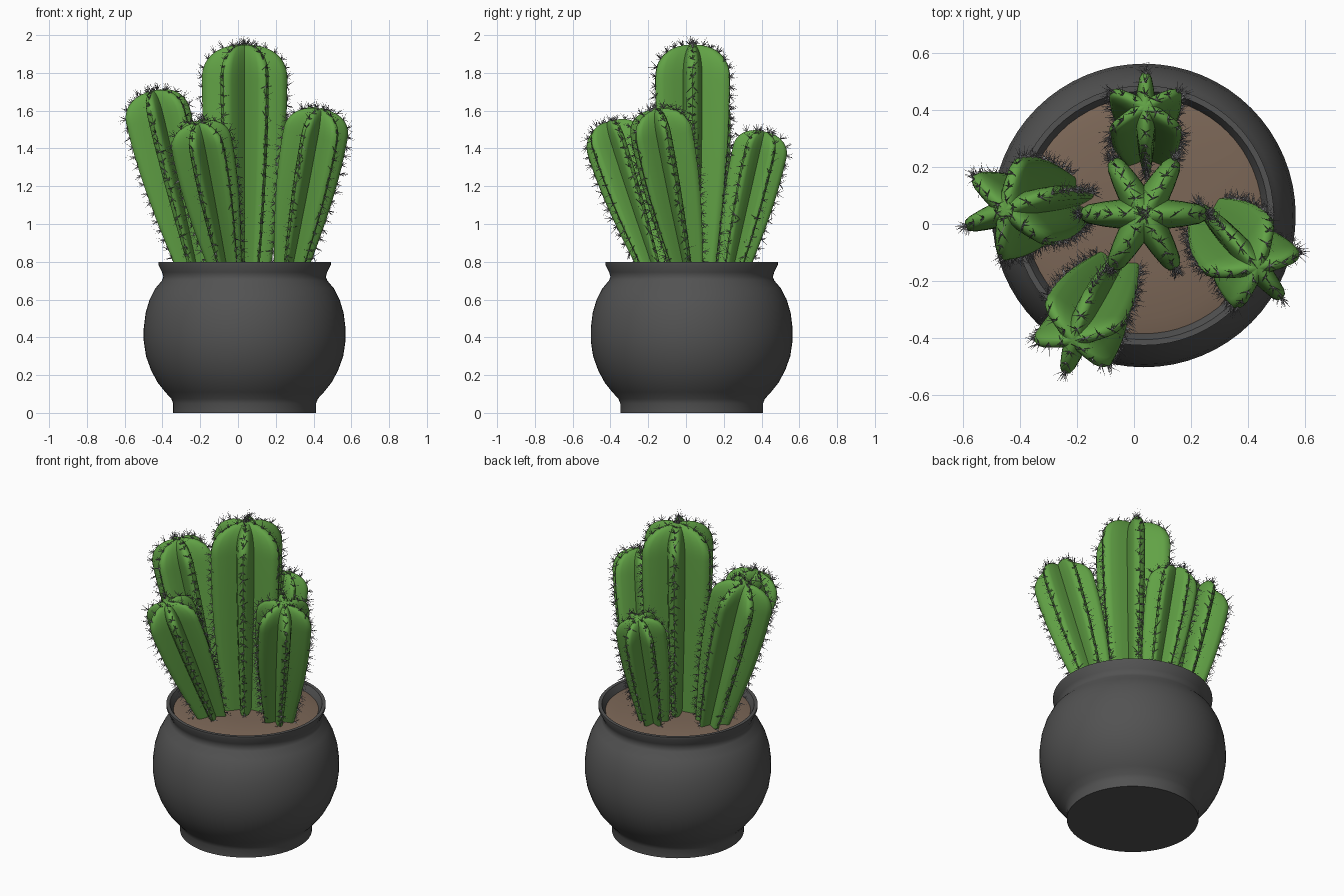
import bpy, bmesh, math, random
from mathutils import Vector

if "Cube" in bpy.data.objects:
    bpy.data.objects.remove(bpy.data.objects["Cube"])

random.seed(4)
CX, CY = 0.035, 0.03
RIBS = 6


def material(name, rgb):
    m = bpy.data.materials.new(name)
    m.diffuse_color = (*rgb, 1)
    m.use_nodes = True
    m.node_tree.nodes["Principled BSDF"].inputs["Base Color"].default_value = m.diffuse_color
    return m


def finish(bm, name, mat, angle=None):
    bmesh.ops.recalc_face_normals(bm, faces=bm.faces)
    me = bpy.data.meshes.new(name)
    bm.to_mesh(me)
    bm.free()
    ob = bpy.data.objects.new(name, me)
    bpy.context.collection.objects.link(ob)
    me.materials.append(mat)
    if angle:
        bpy.ops.object.select_all(action='DESELECT')
        ob.select_set(True)
        bpy.context.view_layer.objects.active = ob
        bpy.ops.object.shade_smooth_by_angle(angle=math.radians(angle))
    return ob


def lathe(name, profile, mat, steps=64):
    bm = bmesh.new()
    vs = [bm.verts.new((CX + r, CY, z)) for r, z in profile]
    es = [bm.edges.new(p) for p in zip(vs, vs[1:])]
    bmesh.ops.spin(bm, geom=vs + es, cent=(CX, CY, 0), axis=(0, 0, 1),
                   angle=math.tau, steps=steps)
    bmesh.ops.remove_doubles(bm, verts=bm.verts, dist=1e-4)
    return finish(bm, name, mat, 40)


green = material("cactus_green", (0.12, 0.36, 0.06))
dark = material("pot_grey", (0.085, 0.085, 0.085))
brown = material("soil_brown", (0.2, 0.135, 0.095))
grey = material("spine_grey", (0.22, 0.22, 0.23))

# Pot: base ring, round belly, flared lip, inner wall down to the soil
lathe("pot", [(0, 0), (0.378, 0), (0.378, 0.05), (0.388, 0.075), (0.42, 0.11),
              (0.46, 0.16), (0.495, 0.225), (0.522, 0.3), (0.534, 0.38),
              (0.534, 0.45), (0.524, 0.53), (0.503, 0.6), (0.472, 0.66),
              (0.438, 0.7), (0.43, 0.72), (0.437, 0.745), (0.457, 0.785),
              (0.457, 0.8), (0.437, 0.8), (0.418, 0.765), (0.405, 0.73)], dark)
lathe("soil", [(0, 0.785), (0.2, 0.782), (0.36, 0.775), (0.416, 0.762)], brown)

# One rib of the cross-section: (degrees from rib crest, share of the radius)
RIB = [(-30, 0.45), (-18, 0.64), (-10, 0.87), (-6, 0.96), (0, 1.0),
       (6, 0.96), (10, 0.87), (18, 0.64)]


def stem_radius(s, length, r, base):
    """Radius at distance s along the stem: slow swelling, then a round cap."""
    cap = 0.8 * r
    body = length - cap
    if s < body:
        return r * (base + (1 - base) * math.sin(s / body * math.pi / 2))
    u = (s - body) / cap
    return r * max(1 - u ** 2.3, 0) ** (1 / 2.3)


def cactus(name, foot, tip, r, base, turn):
    foot, tip = Vector(foot), Vector(tip)
    axis = tip - foot
    length = axis.length
    axis.normalize()
    rot = Vector((0, 0, 1)).rotation_difference(axis)

    def point(s, rad, deg):
        a = math.radians(deg + turn)
        return foot + rot @ Vector((rad * math.cos(a), rad * math.sin(a), s))

    # Ribbed stem
    cap = 0.8 * r
    stations = [(length - cap) * i / 14 for i in range(14)]
    stations += [length - cap + cap * math.sin(i / 10 * math.pi / 2) for i in range(10)]
    bm = bmesh.new()
    rings = []
    for s in stations:
        rad = stem_radius(s, length, r, base)
        rings.append([bm.verts.new(point(s, rad * k, 360 / RIBS * j + d))
                      for j in range(RIBS) for d, k in RIB])
    for a, b in zip(rings, rings[1:]):
        for i in range(len(a)):
            n = (i + 1) % len(a)
            bm.faces.new((a[i], a[n], b[n], b[i]))
    bm.faces.new(rings[0])
    top = bm.verts.new(point(length, 0, 0))
    last = rings[-1]
    for i in range(len(last)):
        bm.faces.new((last[i], last[(i + 1) % len(last)], top))
    finish(bm, name, green, 45)

    # Spine clusters evenly spaced along every rib crest
    bm = bmesh.new()
    for j in range(RIBS):
        path = []
        for i in range(401):
            s = length * (1 - (1 - i / 400) ** 2)
            path.append(Vector((stem_radius(s, length, r, base), s)))
        travelled = 0.02 * (j % 2)
        for p, q in zip(path, path[1:]):
            travelled += (q - p).length
            if travelled < 0.05 or q.y < 0.05:
                continue
            travelled = 0
            t = (q - p).normalized()
            root = point(q.y, q.x * 0.99, 360 / RIBS * j)
            out = point(q.y + -t.x, q.x + t.y, 360 / RIBS * j) - point(q.y, q.x, 360 / RIBS * j)
            for _ in range(7):
                wobble = Vector([random.uniform(-1, 1) for _ in range(3)])
                d = (out.normalized() * 0.75 + wobble * 0.9).normalized()
                if d.dot(out) < 0.1:
                    d = (d + out.normalized() * 0.5).normalized()
                spine(bm, root, d, random.uniform(0.025, 0.055))
    if name == "centre_cactus":
        spine(bm, tip, Vector((0, 0, 1)), 2.0 - tip.z)
    finish(bm, name + "_spines", grey)


def spine(bm, root, d, size):
    side = d.orthogonal().normalized() * 0.0022
    up = d.cross(side)
    ring = [bm.verts.new(root + side * math.cos(a) + up * math.sin(a))
            for a in (0, math.tau / 3, 2 * math.tau / 3)]
    end = bm.verts.new(root + d * size)
    for i in range(3):
        bm.faces.new((ring[i], ring[(i + 1) % 3], end))


# Upright centre stem and four smaller stems leaning outwards
cactus("centre_cactus", (0.035, 0.035, 0.74), (0.035, 0.035, 1.95), 0.226, 0.6, 0)
cactus("left_cactus", (-0.225, 0.075, 0.74), (-0.455, 0.05, 1.705), 0.185, 0.5, 20)
cactus("right_cactus", (0.275, 0.01, 0.74), (0.435, -0.155, 1.61), 0.175, 0.5, 10)
cactus("front_cactus", (-0.06, -0.155, 0.74), (-0.215, -0.41, 1.54), 0.165, 0.5, 12)
cactus("back_cactus", (0.045, 0.245, 0.74), (0.04, 0.415, 1.49), 0.145, 0.55, 30)
